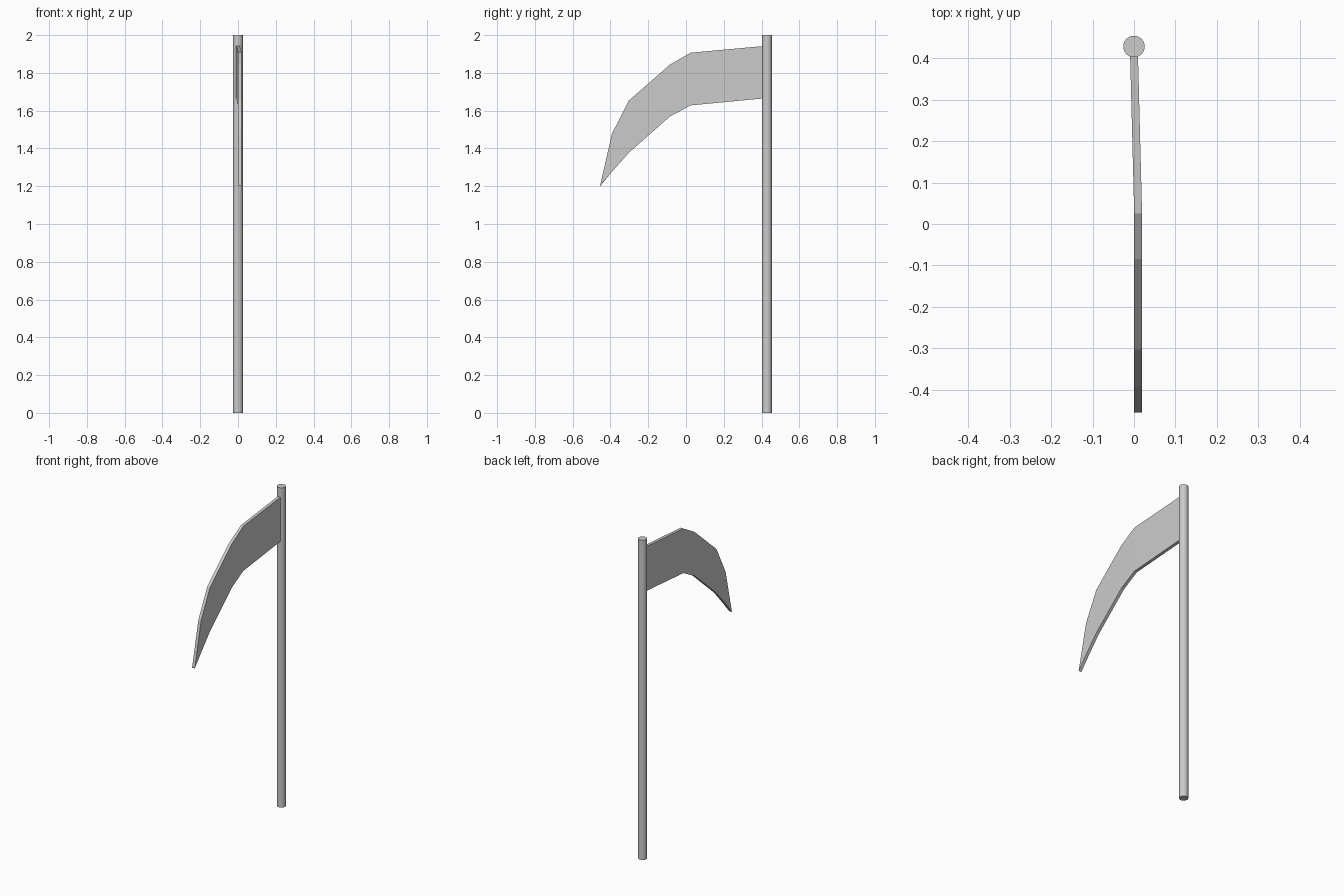
import bpy, bmesh

if "Cube" in bpy.data.objects:
    bpy.data.objects.remove(bpy.data.objects["Cube"])

# Round pole
R, POLE_Y = 0.026, 0.429
bpy.ops.mesh.primitive_cylinder_add(vertices=32, radius=R, depth=2, location=(0, POLE_Y, 1))
pole = bpy.context.object
pole.name = "pole"
bpy.ops.object.shade_smooth_by_angle()

# Pennant stations from pole to tip: y, top z, bottom z, centre x
stations = [
    (0.412, 1.942, 1.665, 0.0),
    (0.025, 1.907, 1.628, 0.01),
    (-0.085, 1.844, 1.569, 0.01),
    (-0.303, 1.653, 1.377, 0.01),
    (-0.392, 1.478, 1.276, 0.01),
    (-0.455, 1.202, 1.200, 0.01),
]
HALF = 0.0095

# Flat pennant lofted through rectangular sections
bm = bmesh.new()
rings = []
for y, top, bottom, x in stations:
    corners = [(x - HALF, y, bottom), (x + HALF, y, bottom),
               (x + HALF, y, top), (x - HALF, y, top)]
    rings.append([bm.verts.new(c) for c in corners])
for a, b in zip(rings, rings[1:]):
    for i in range(4):
        j = (i + 1) % 4
        bm.faces.new((a[i], a[j], b[j], b[i]))
bm.faces.new(rings[0])
bm.faces.new(rings[-1])
bmesh.ops.remove_doubles(bm, verts=bm.verts, dist=0.003)
bmesh.ops.recalc_face_normals(bm, faces=bm.faces)
mesh = bpy.data.meshes.new("pennant")
bm.to_mesh(mesh)
bm.free()
bpy.context.collection.objects.link(bpy.data.objects.new("pennant", mesh))
